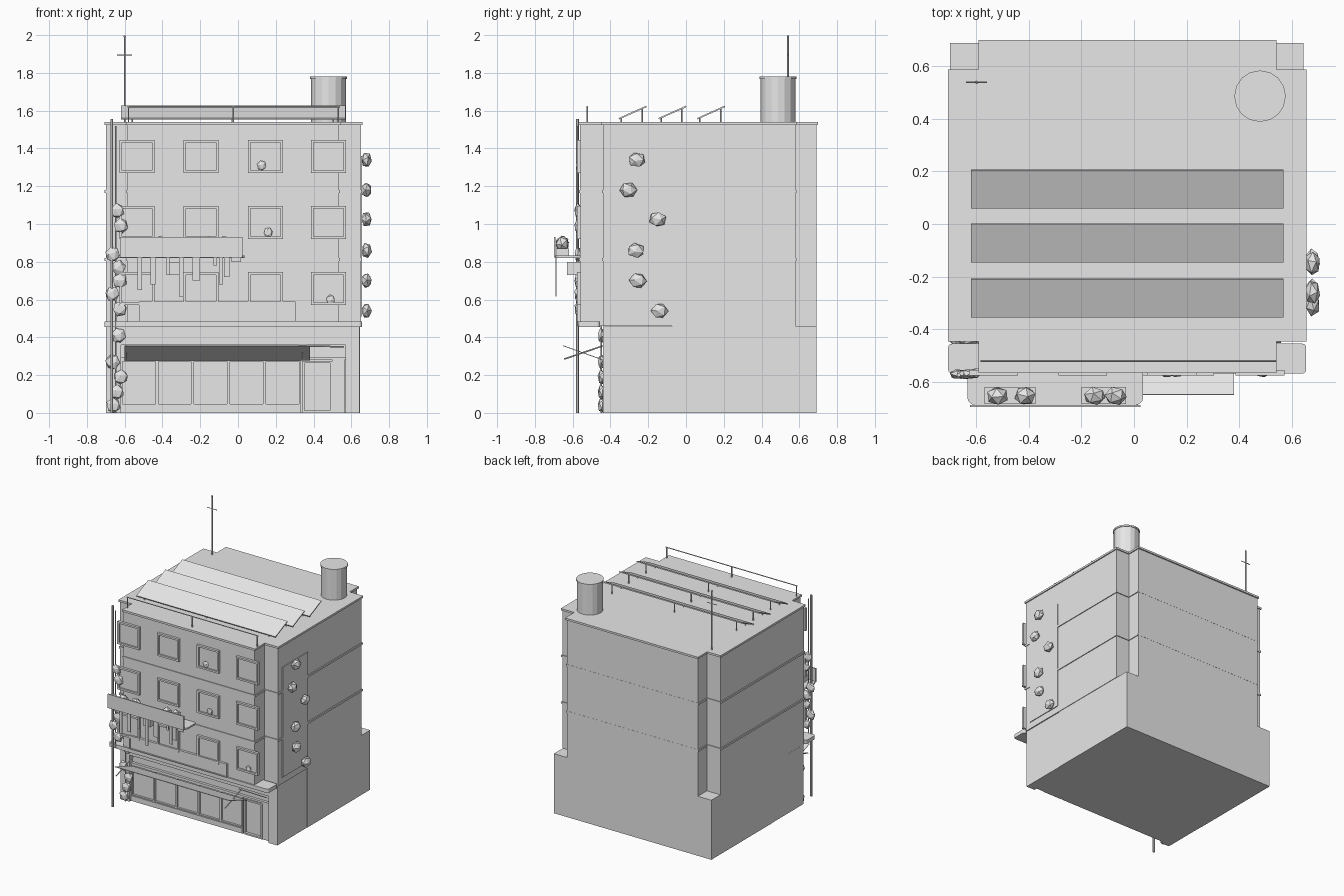
import bpy, bmesh, math, random
from mathutils import Vector, Matrix

random.seed(4)
cube = bpy.data.objects.get("Cube")
if cube:
    bpy.data.objects.remove(cube, do_unlink=True)

plaster = bpy.data.materials.new("light_grey")
plaster.use_nodes = True
GREY = (0.8, 0.8, 0.8, 1)
plaster.diffuse_color = GREY
for node in plaster.node_tree.nodes:
    if node.type == 'BSDF_PRINCIPLED':
        node.inputs["Base Color"].default_value = GREY


def finish(name, bm):
    mesh = bpy.data.meshes.new(name)
    bm.to_mesh(mesh)
    bm.free()
    mesh.materials.append(plaster)
    obj = bpy.data.objects.new(name, mesh)
    bpy.context.collection.objects.link(obj)
    return obj


def box(name, x, y, z, corner=0):
    """Box from (min, max) ranges, with optional rounded upright edges."""
    bm = bmesh.new()
    size = [b - a for a, b in (x, y, z)]
    mid = Vector([(a + b) / 2 for a, b in (x, y, z)])
    bmesh.ops.create_cube(bm, size=1, matrix=Matrix.Translation(mid) @ Matrix.Diagonal((*size, 1)))
    if corner:
        upright = [e for e in bm.edges if abs(e.verts[0].co.z - e.verts[1].co.z) > size[2] / 2]
        bmesh.ops.bevel(bm, geom=upright, offset=corner, segments=3, affect='EDGES', profile=0.5)
    return finish(name, bm)


def rod(name, a, b, r, sides=6):
    a, b = Vector(a), Vector(b)
    bm = bmesh.new()
    turn = (b - a).to_track_quat('Z', 'Y').to_matrix().to_4x4()
    bmesh.ops.create_cone(bm, cap_ends=True, segments=sides, radius1=r, radius2=r,
                          depth=(b - a).length, matrix=Matrix.Translation((a + b) / 2) @ turn)
    return finish(name, bm)


def clump(name, at, radii):
    """Faceted leaf clump with a random turn."""
    bm = bmesh.new()
    spin = Matrix.Rotation(random.uniform(0, 6), 4, Vector((1, 2, 3)))
    bmesh.ops.create_icosphere(bm, subdivisions=1, radius=1,
                               matrix=Matrix.Translation(at) @ Matrix.Diagonal((*radii, 1)) @ spin)
    return finish(name, bm)


def prism(name, outline, z0, z1):
    bm = bmesh.new()
    face = bm.faces.new([bm.verts.new((x, y, z0)) for x, y in outline])
    top = bmesh.ops.extrude_face_region(bm, geom=[face])["geom"]
    bmesh.ops.translate(bm, vec=(0, 0, z1 - z0), verts=[v for v in top if isinstance(v, bmesh.types.BMVert)])
    bmesh.ops.recalc_face_normals(bm, faces=bm.faces)
    return finish(name, bm)


def plan(g, back):
    """Notched floor plan grown by g, with its own back line."""
    l, r, il, ir = -0.70 - g, 0.65 + g, -0.585 - g, 0.535 + g
    f, ff, b = -0.44 - g, -0.56 - g, 0.58 + g
    return [(il, ff), (ir, ff), (ir, f), (r, f), (r, b), (ir, b), (ir, back),
            (il, back), (il, b), (l, b), (l, f), (il, f)]


def frame(name, x, z, y, depth, t):
    """Four bars around a rectangular opening."""
    box(name + "_left", (x[0], x[0] + t), (y - depth, y), z)
    box(name + "_right", (x[1] - t, x[1]), (y - depth, y), z)
    for part, z0 in (("sill", z[0]), ("head", z[1] - t)):
        box(name + "_" + part, (x[0] + t, x[1] - t), (y - depth, y), (z0, z0 + t))


# Main masses
box("ground_floor_back", (-0.70, 0.646), (-0.075, 0.69), (0, 0.46))
box("shop_body", (-0.698, 0.644), (-0.40, -0.075), (0, 0.458))
box("shop_pier_left", (0.57, 0.644), (-0.44, -0.40), (0, 0.458))
box("shop_pier_right", (-0.698, -0.62), (-0.44, -0.40), (0, 0.458))
box("shop_lintel", (-0.62, 0.57), (-0.44, -0.40), (0.36, 0.458))
prism("upper_floors", plan(0, 0.69), 0.46, 1.525)
prism("roof_slab", plan(0.008, 0.70), 1.525, 1.54)
for z in (0.805, 1.165):
    prism("floor_band", plan(0.006, 0.691), z, z + 0.015)
box("shop_ledge", (-0.708, 0.656), (-0.57, -0.456), (0.455, 0.485), 0.015)

# Shop glazing and door
for i in range(5):
    x = -0.62 + i * 0.19
    frame("shop_window", (x, x + 0.19), (0.04, 0.28), -0.40, 0.015, 0.008)
box("shop_plinth", (-0.62, 0.33), (-0.42, -0.40), (0, 0.04))
box("shop_transom", (-0.62, 0.57), (-0.42, -0.40), (0.28, 0.295))
frame("shop_door", (0.34, 0.50), (0, 0.275), -0.40, 0.02, 0.012)
box("door_side_panel", (0.50, 0.565), (-0.415, -0.40), (0, 0.28))

# Tilted awning and its crossing arms
awning = box("awning", (-0.60, 0.38), (-0.112, 0.112), (-0.002, 0.002))
awning.location = (0, -0.545, 0.318)
awning.rotation_euler.x = -math.atan2(0.075, 0.21)
for x in (-0.59, 0.34):
    rod("awning_arm", (x, -0.44, 0.355), (x, -0.645, 0.285), 0.004)
rod("awning_tie", (0.32, -0.45, 0.355), (0.56, -0.45, 0.35), 0.004)

# Windows on three floors
for z in (0.57, 0.92, 1.27):
    for x in (-0.535, -0.195, 0.145, 0.48):
        frame("window_frame", (x - 0.093, x + 0.093), (z, z + 0.175), -0.557, 0.021, 0.014)
        box("window_glass", (x - 0.08, x + 0.08), (-0.565, -0.557), (z + 0.01, z + 0.165))
for x, z in ((0.125, 1.31), (0.16, 0.955), (0.49, 0.60)):
    clump("window_plant", (x, -0.572, z), (0.025, 0.012, 0.028))

# Sign board on the first floor
box("sign_board", (-0.52, 0.30), (-0.572, -0.555), (0.49, 0.585))
frame("sign_frame", (-0.525, 0.305), (0.485, 0.59), -0.56, 0.018, 0.008)

# Balcony with planters and trailing strands
box("balcony_floor", (-0.635, 0.035), (-0.69, -0.55), (0.82, 0.832), 0.03)
box("balcony_front", (-0.625, 0.025), (-0.698, -0.69), (0.822, 0.93))
for x0, x1 in ((-0.57, -0.375), (-0.20, -0.03)):
    box("planter", (x0, x1), (-0.685, -0.62), (0.832, 0.87))
    for x in (x0 + 0.05, x1 - 0.04):
        clump("balcony_plant", (x, -0.655, 0.895), (0.043, 0.037, 0.045))
box("balcony_bracket", (-0.37, -0.31), (-0.63, -0.56), (0.73, 0.80))
for x, w, low in ((-0.52, 0.022, 0.65), (-0.45, 0.028, 0.68), (-0.37, 0.015, 0.73), (-0.30, 0.025, 0.615),
                  (-0.22, 0.04, 0.70), (-0.12, 0.02, 0.78), (-0.09, 0.022, 0.68), (-0.06, 0.03, 0.72),
                  (-0.01, 0.05, 0.80)):
    box("trailing_strand", (x - w / 2, x + w / 2), (-0.69, -0.685), (low, 0.825))

# Drain pipes and climbing plant at the front corner
rod("drain_pipe", (-0.668, -0.575, 0), (-0.668, -0.575, 1.555), 0.008)
rod("climber_stem", (-0.648, -0.572, 0.46), (-0.648, -0.572, 1.52), 0.004)
rod("climber_stem_low", (-0.648, -0.448, 0), (-0.648, -0.448, 0.46), 0.004)
for i, z in enumerate((1.07, 0.99, 0.84, 0.77, 0.70, 0.63, 0.55, 0.41, 0.27, 0.19, 0.11, 0.04)):
    x = -0.64 + 0.025 * math.sin(i * 2.2)
    y = -0.572 if z > 0.5 else -0.448
    clump("climber_leaves", (x, y, z), (0.04, 0.02, 0.042))

# Green wall on the side
box("green_wall_panel", (0.64, 0.656), (-0.39, -0.08), (0.51, 1.36))
for y, z in ((-0.26, 1.34), (-0.305, 1.18), (-0.15, 1.025), (-0.265, 0.86), (-0.255, 0.70), (-0.14, 0.54)):
    clump("green_wall_plant", (0.68, y, z), (0.03, 0.048, 0.042))

# Solar panels
for y in (-0.282, -0.072, 0.133):
    panel = box("solar_panel", (-0.62, 0.57), (-0.08, 0.08), (-0.004, 0.004))
    panel.location = (0, y, 1.59)
    panel.rotation_euler.x = math.atan2(0.065, 0.145)
    for x in (-0.56, -0.03, 0.505):
        rod("panel_back_post", (x, y + 0.05, 1.535), (x, y + 0.05, 1.612), 0.004)
        rod("panel_front_post", (x, y - 0.06, 1.535), (x, y - 0.06, 1.562), 0.004)

# Roof rail, water tank and aerial
rod("roof_rail", (-0.585, -0.522, 1.622), (0.54, -0.522, 1.622), 0.004)
for x in (-0.58, -0.025, 0.53):
    rod("rail_post", (x, -0.522, 1.535), (x, -0.522, 1.622), 0.004)
rod("water_tank", (0.48, 0.487, 1.535), (0.48, 0.487, 1.77), 0.093, 16)
rod("tank_lid", (0.48, 0.487, 1.768), (0.48, 0.487, 1.78), 0.098, 16)
rod("aerial_mast", (-0.60, 0.54, 1.535), (-0.60, 0.54, 1.995), 0.005)
rod("aerial_crossbar", (-0.64, 0.54, 1.895), (-0.56, 0.54, 1.895), 0.003)
clump("aerial_tip", (-0.60, 0.54, 1.993), (0.007, 0.007, 0.007))
